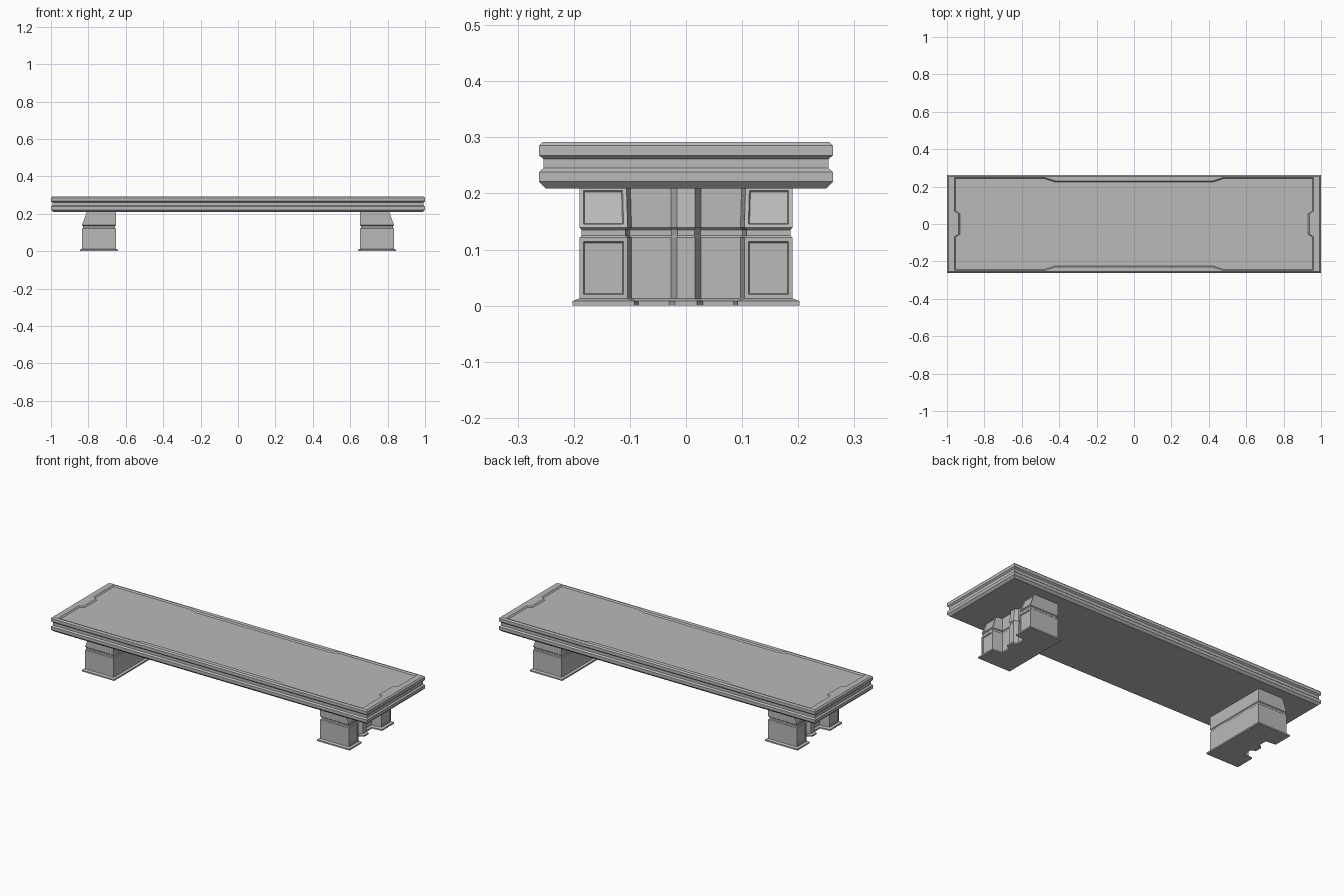
import bpy, bmesh

if "Cube" in bpy.data.objects:
    bpy.data.objects.remove(bpy.data.objects["Cube"])

# Plain mid-grey stone for every part
grey = bpy.data.materials.new("grey")
grey.diffuse_color = (0.49, 0.49, 0.49, 1)
grey.use_nodes = True
grey.node_tree.nodes["Principled BSDF"].inputs["Base Color"].default_value = grey.diffuse_color


def loft(name, rings, panels=()):
    """Skin a stack of equal-length rings; panels = (level, side) faces to inset."""
    bm = bmesh.new()
    loops = [[bm.verts.new(p) for p in ring] for ring in rings]
    n = len(loops[0])
    grid = {}
    for k in range(len(loops) - 1):
        a, b = loops[k], loops[k + 1]
        for i in range(n):
            j = (i + 1) % n
            grid[k, i] = bm.faces.new((a[i], a[j], b[j], b[i]))
    bm.faces.new(loops[0][::-1])
    bm.faces.new(loops[-1])
    bmesh.ops.recalc_face_normals(bm, faces=bm.faces)
    if panels:
        faces = [grid[p] for p in panels]
        bmesh.ops.inset_individual(bm, faces=faces, thickness=0.007, use_even_offset=True)
        bmesh.ops.inset_individual(bm, faces=faces, thickness=0.002, depth=-0.004,
                                   use_even_offset=True)
    me = bpy.data.meshes.new(name)
    bm.to_mesh(me)
    bm.free()
    me.materials.append(grey)
    ob = bpy.data.objects.new(name, me)
    bpy.context.collection.objects.link(ob)
    return ob


def four_way(quad):
    """Mirror a first-quadrant outline (counter-clockwise) to all four quadrants."""
    half = quad + [(-x, y) for x, y in reversed(quad)]
    return half + [(-x, -y) for x, y in half]


# Table top: grooved edge profile, then a stepped outline sunk into the top
def edge_ring(inset, z):
    w, h = 1.0 - inset, 0.262 - inset
    return [(x, y, z) for x, y in four_way(
        [(w, .055), (w, .068), (w, h), (.475, h), (.425, h)])]


def recess_ring(s, z):
    return [(x, y, z) for x, y in four_way(
        [(.937 - s, .055), (.96 - s, .068), (.96 - s, .248 - s),
         (.475, .248 - s), (.425, .231 - s)])]


edge_profile = [(.012, .209), (0, .221), (0, .238), (.008, .245), (.008, .261),
                (0, .268), (0, .285), (.007, .292)]
loft("table_top", [edge_ring(i, z) for i, z in edge_profile]
     + [recess_ring(0, .292), recess_ring(.006, .285)])


# Legs: two blocks joined by a recessed wall with a central rib on the outer side
def leg_ring(sign, o, slope, z):
    xi, xo = .653 - o, .834 + o - slope
    xw, xr = .775 + o, .80 + o - slope * .4
    t = slope * .08
    half = [(xi, .19 + o), (xo, .19 + o), (xo, .104 - o + t), (xw, .097 - o + t),
            (xw, .027 + o * .3), (xr, .016 + o * .3)]
    pts = half + [(x, -y) for x, y in reversed(half)]
    return [(sign * x, y, z) for x, y in pts]


leg_profile = [(.012, 0, 0), (.012, 0, .008), (.002, 0, .012), (0, 0, .013),
               (0, 0, .121), (-.004, 0, .125), (-.004, 0, .135), (0, 0, .139),
               (0, .026, .212)]
for sign, name in ((-1, "left_leg"), (1, "right_leg")):
    loft(name, [leg_ring(sign, *p) for p in leg_profile],
         panels=[(k, i) for k in (3, 7) for i in (1, 9)])
